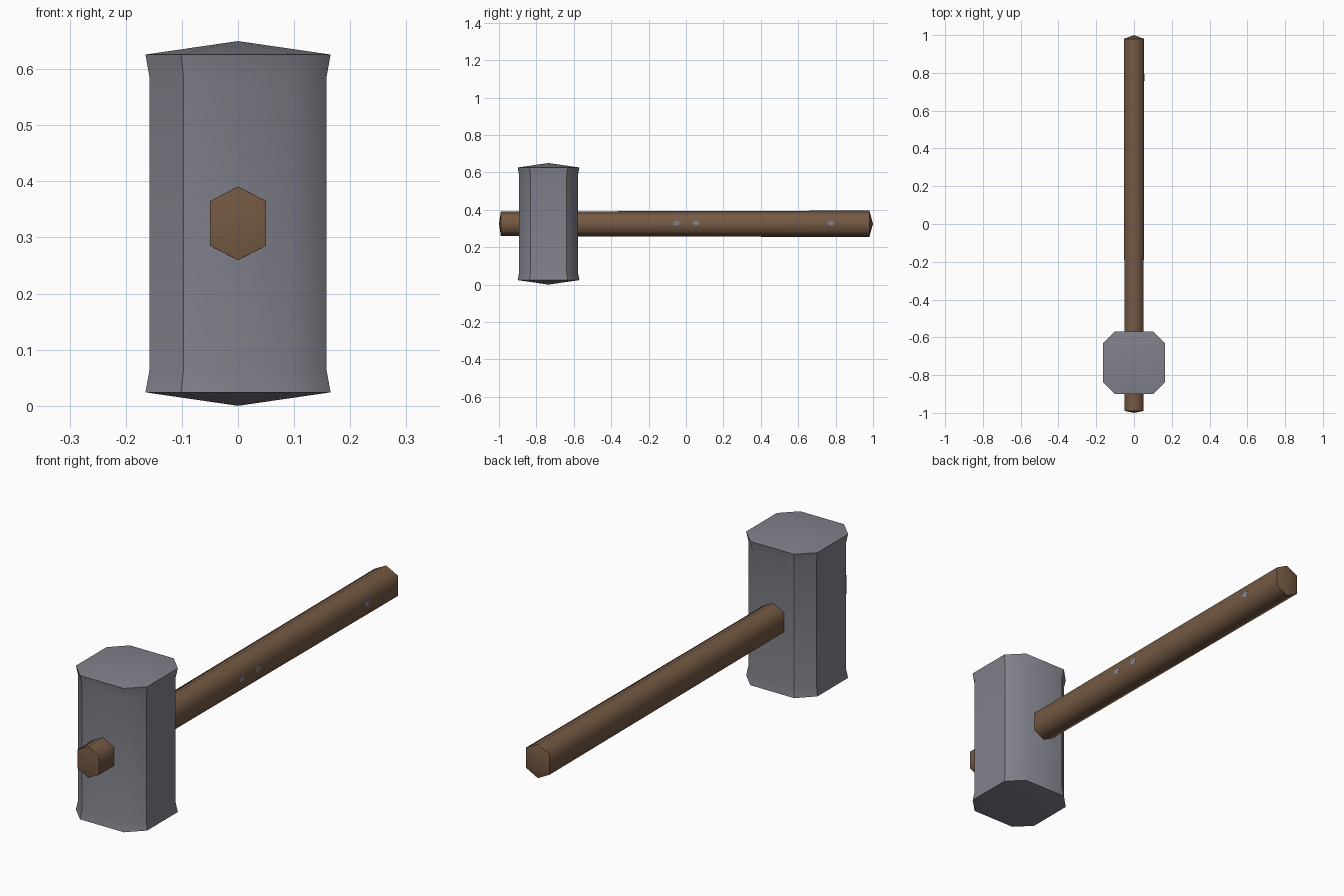
import bpy, bmesh, math
from mathutils import Vector

if "Cube" in bpy.data.objects:
    bpy.data.objects.remove(bpy.data.objects["Cube"])


def material(name, rgb):
    m = bpy.data.materials.new(name)
    m.diffuse_color = (*rgb, 1)
    m.use_nodes = True
    m.node_tree.nodes["Principled BSDF"].inputs["Base Color"].default_value = m.diffuse_color
    return m


STEEL = material("grey steel", (0.22, 0.22, 0.26))
WOOD = material("brown wood", (0.175, 0.100, 0.056))


def loft(name, rings, tips, mat, is_sharp):
    """Skin a stack of rings and close each end with a shallow point."""
    bm = bmesh.new()
    loops = [[bm.verts.new(p) for p in ring] for ring in rings]
    n = len(loops[0])
    for a, b in zip(loops, loops[1:]):
        for i in range(n):
            j = (i + 1) % n
            bm.faces.new((a[i], a[j], b[j], b[i]))
    for ring, tip in zip((loops[0], loops[-1]), tips):
        t = bm.verts.new(tip)
        for i in range(n):
            bm.faces.new((ring[i], ring[(i + 1) % n], t))
    bmesh.ops.recalc_face_normals(bm, faces=bm.faces)
    rims = [set(loops[0]), set(loops[-1])]
    for f in bm.faces:
        f.smooth = True
    for e in bm.edges:
        on_rim = any(e.verts[0] in r and e.verts[1] in r for r in rims)
        e.smooth = not (on_rim or is_sharp(e))
    me = bpy.data.meshes.new(name)
    bm.to_mesh(me)
    bm.free()
    me.materials.append(mat)
    ob = bpy.data.objects.new(name, me)
    bpy.context.collection.objects.link(ob)
    return ob


# Hammer head: chamfered square block with flared striking rims
HEAD_Y, MID_Z = -0.735, 0.325


def octagon(h, z):
    c = h * 0.615
    pts = [(h, -c), (h, c), (c, h), (-c, h), (-h, c), (-h, -c), (-c, -h), (c, -h)]
    return [(x, HEAD_Y + y, z) for x, y in pts]


def head_sharp(e):
    a, b = e.verts
    upright = abs(a.co.z - b.co.z) > 0.03 and abs(a.co.y - b.co.y) < 0.02
    soft = 0.05 < a.co.x < 0.13       # right chamfers blend into front and back
    tip = min(a.co.z, b.co.z) < 0.01 or max(a.co.z, b.co.z) > 0.64
    return upright and not soft and not tip


loft("hammer_head",
     [octagon(0.165, 0.024), octagon(0.158, 0.063),
      octagon(0.158, 0.587), octagon(0.165, 0.626)],
     [(0, HEAD_Y, 0.0), (0, HEAD_Y, 0.65)], STEEL, head_sharp)


# Handle: six-sided shaft that thickens slightly toward the grip end
def half_width(y):
    return 0.05 + 0.002 * (y + 1)


def hexagon(y):
    w = half_width(y)
    pts = [(0, 1.31), (1, 0.79), (1, -0.79), (0, -1.31), (-1, -0.79), (-1, 0.79)]
    return [(x * w, y, MID_Z + z * w) for x, z in pts]


loft("handle", [hexagon(-0.99), hexagon(0.98)],
     [(0, -1, MID_Z), (0, 1, MID_Z)], WOOD, lambda e: False)

# Small worn steel rivets on the right side of the handle
for k, y in enumerate((-0.05, 0.055, 0.775)):
    w = half_width(y)
    rings = [[(w + dx, y + 0.019 * math.cos(a), MID_Z + 0.004 + 0.013 * math.sin(a))
              for a in (i * math.tau / 8 for i in range(8))] for dx in (-0.004, 0.001)]
    loft(f"rivet_{k + 1}", rings,
         [(w - 0.004, y, MID_Z + 0.004), (w + 0.002, y, MID_Z + 0.004)],
         STEEL, lambda e: False)
